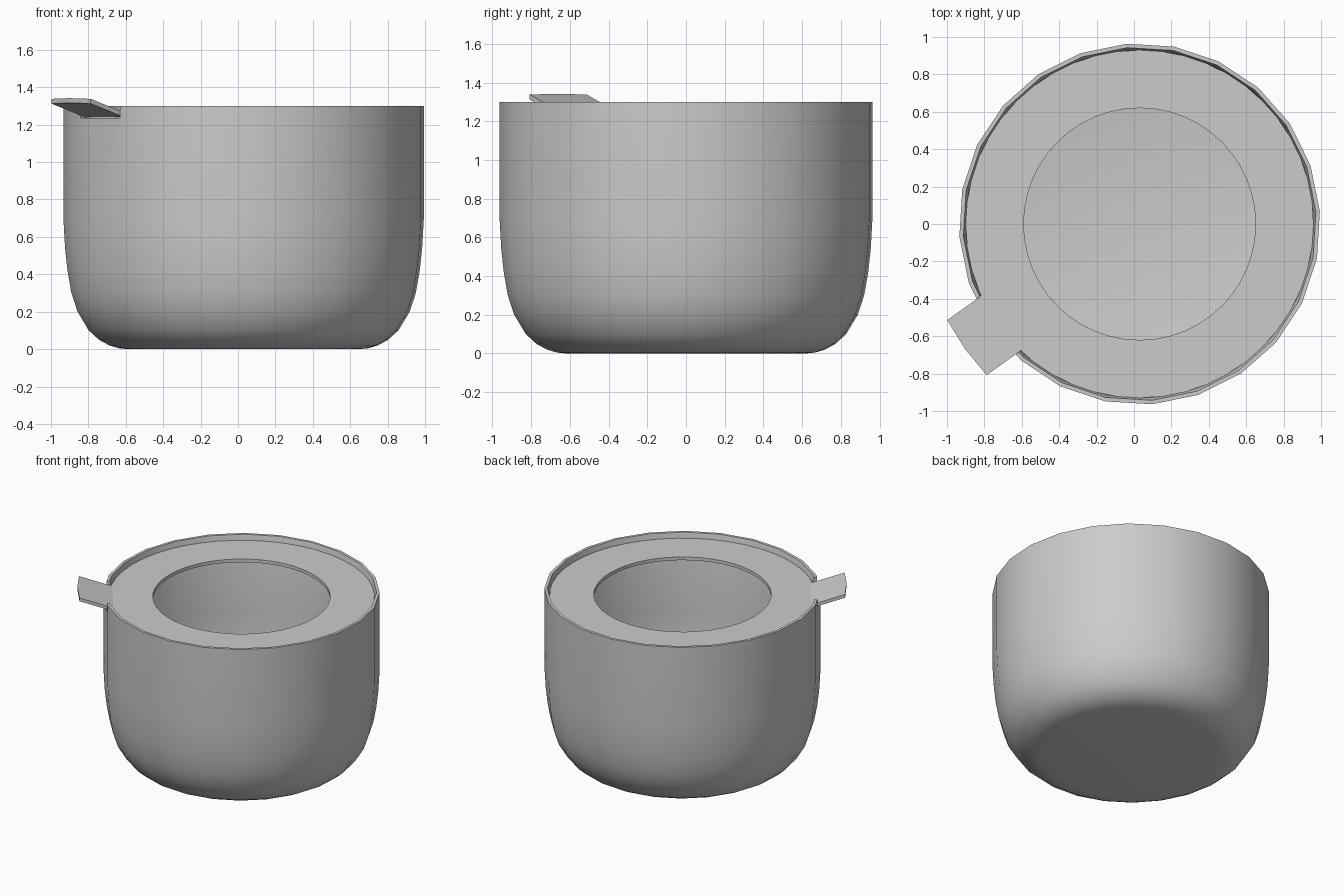
import bpy, bmesh
from math import radians, cos, sin, pi

if "Cube" in bpy.data.objects:
    bpy.data.objects.remove(bpy.data.objects["Cube"])

CX = 0.03                 # centre of the round body
TAB = radians(215.6)      # direction of the pull tab


def make_object(name, verts, faces, smooth=True):
    mesh = bpy.data.meshes.new(name)
    mesh.from_pydata(verts, [], faces)
    bm = bmesh.new()
    bm.from_mesh(mesh)
    bmesh.ops.recalc_face_normals(bm, faces=bm.faces)
    bm.to_mesh(mesh)
    bm.free()
    ob = bpy.data.objects.new(name, mesh)
    bpy.context.collection.objects.link(ob)
    if smooth:
        bpy.ops.object.select_all(action='DESELECT')
        ob.select_set(True)
        bpy.context.view_layer.objects.active = ob
        bpy.ops.object.shade_smooth_by_angle(angle=radians(30))
    return ob


def lathe(name, profile, sides, phase=0.0, loop=False):
    """Revolve (radius, z) points; closed loop for rings, else capped ends."""
    n = len(profile)
    verts = [(CX + r * cos(phase + 2 * pi * k / sides),
              r * sin(phase + 2 * pi * k / sides), z)
             for r, z in profile for k in range(sides)]
    faces = []
    for i in range(n if loop else n - 1):
        a, b = i * sides, (i + 1) % n * sides
        for k in range(sides):
            m = (k + 1) % sides
            faces.append((a + k, a + m, b + m, b + k))
    if not loop:
        faces.append(tuple(range(sides)))
        faces.append(tuple((n - 1) * sides + k for k in range(sides)))
    return make_object(name, verts, faces)


def radial_strip(name, top, bottom):
    """Slab running outwards along the tab direction, from (r, side, z) points."""
    n = len(top)
    verts = [(CX + r * cos(TAB) - s * sin(TAB), r * sin(TAB) + s * cos(TAB), z)
             for r, s, z in top + bottom]
    faces = [tuple(range(n)), tuple(range(n, 2 * n))]
    faces += [(i, (i + 1) % n, n + (i + 1) % n, n + i) for i in range(n)]
    return make_object(name, verts, faces, smooth=False)


# Bowl: outer profile from the base up, then the inner wall down to the floor
bowl = lathe("bowl", [
    (0.62, 0), (0.67, 0.005), (0.72, 0.02), (0.775, 0.05), (0.83, 0.10),
    (0.89, 0.20), (0.923, 0.30), (0.944, 0.42), (0.957, 0.54), (0.966, 0.70),
    (0.966, 1.30), (0.945, 1.30), (0.93, 1.235), (0.93, 0.70), (0.92, 0.54),
    (0.908, 0.42), (0.888, 0.30), (0.855, 0.20), (0.80, 0.115),
    (0.72, 0.05), (0.62, 0.03)], 24, radians(4))

# Notch in the rim where the tab passes
corners = [(0.75, -0.183), (1.2, -0.183), (1.2, 0.183), (0.75, 0.183)]
cutter = radial_strip("notch_cutter", [(r, s, 1.5) for r, s in corners],
                      [(r, s, 1.235) for r, s in corners])
cutter.hide_render = True
cutter.hide_set(True)
cut = bowl.modifiers.new("notch", 'BOOLEAN')
cut.operation = 'DIFFERENCE'
cut.solver = 'EXACT'
cut.object = cutter
bpy.context.view_layer.objects.active = bowl
bpy.ops.object.modifier_apply(modifier=cut.name)
bpy.data.objects.remove(cutter)

# Lid ring with its round opening
lathe("lid_ring", [(0.62, 1.235), (0.93, 1.235), (0.93, 1.26), (0.62, 1.26)],
      48, loop=True)

# Pull tab, sloping up through the notch
outline = [(0.90, -0.181, 0), (1.135, -0.181, 0.078), (1.148, 0, 0.082),
           (1.135, 0.181, 0.078), (0.90, 0.181, 0)]
radial_strip("lid_tab", [(r, s, 1.26 + h) for r, s, h in outline],
             [(r, s, 1.235 + h) for r, s, h in outline])
